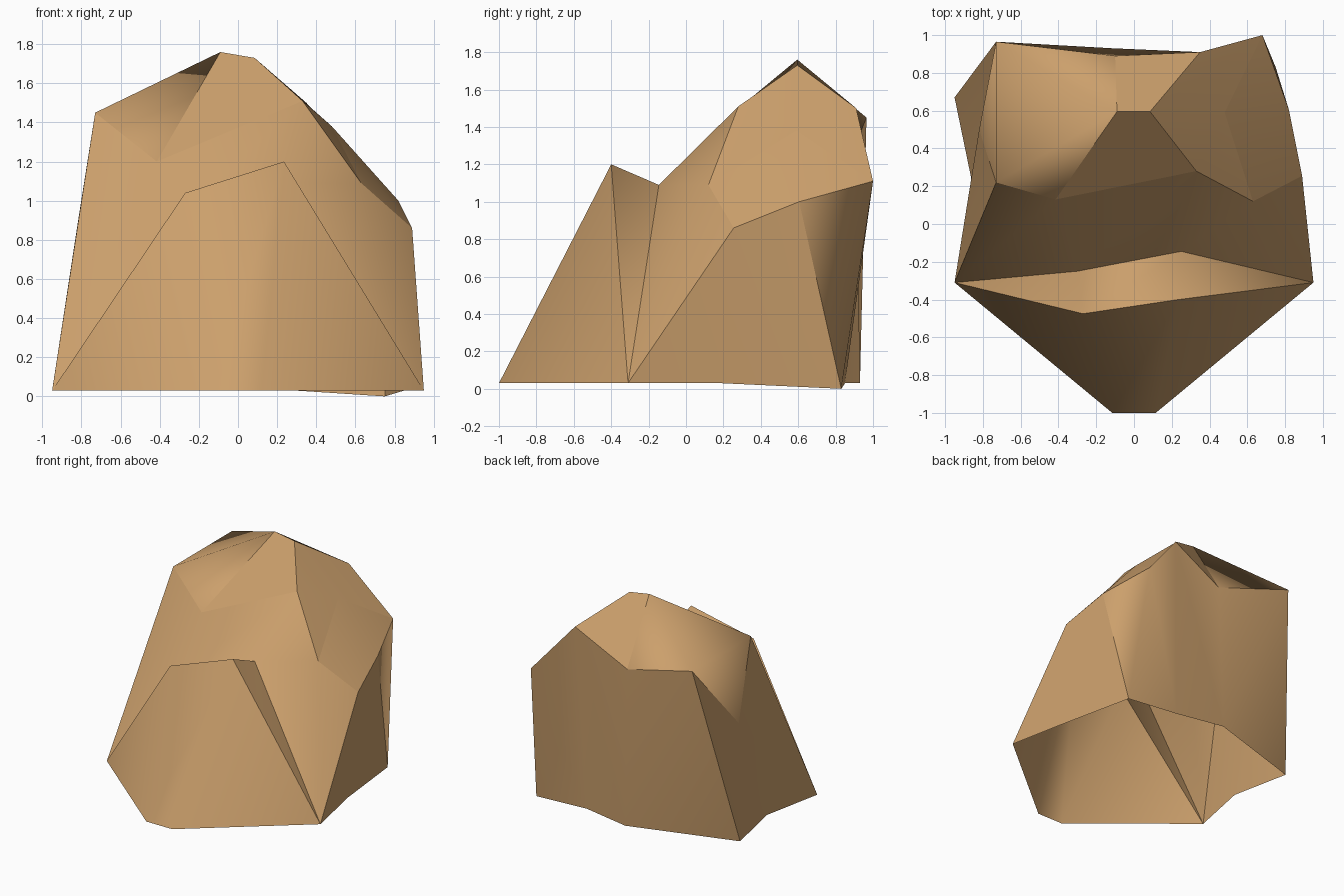
import bpy, bmesh

if "Cube" in bpy.data.objects:
    bpy.data.objects.remove(bpy.data.objects["Cube"])

sand = bpy.data.materials.new("sandstone_tan")
sand.diffuse_color = (0.60, 0.35, 0.15, 1)
sand.use_nodes = True
sand.node_tree.nodes["Principled BSDF"].inputs["Base Color"].default_value = sand.diffuse_color

mesh = bpy.data.meshes.new("rock")
rock = bpy.data.objects.new("rock", mesh)
bpy.context.collection.objects.link(rock)
mesh.materials.append(sand)
bm = bmesh.new()
side_of = {}    # face -> name of the rock side it belongs to


def points(*coords):
    return [bm.verts.new(c) for c in coords]


def face(side, *verts):
    """Add a face, dropping repeated corners."""
    corners = list(dict.fromkeys(verts))
    if len(corners) > 2:
        side_of[bm.faces.new(corners)] = side


def skin(side, lower, upper):
    """Bridge two outlines of equal length with facets."""
    for i in range(len(lower) - 1):
        face(side, lower[i], lower[i + 1], upper[i + 1], upper[i])


# ground outline: side corners and waists mirror each other, the rest is irregular
Z = 0.03
corner_l, corner_r = points(*[(s * 0.95, -0.31, Z) for s in (-1, 1)])
waist_l, waist_r = points(*[(s * 0.85, 0.185, Z) for s in (-1, 1)])
toe_l, toe_r = points(*[(s * 0.115, -1.0, Z) for s in (-1, 1)])
heel_l, heel_m, heel_n, heel_r = points(
    (-0.95, 0.67, Z), (-0.11, 0.93, Z), (0.29, 0.85, Z), (0.75, 0.83, 0))

# front slab ridge and the groove behind it
ridge = points((-0.27, -0.475, 1.04), (0.235, -0.40, 1.20))
groove = points((-0.30, -0.25, 0.93), (0.25, -0.145, 1.09))

# shoulder outline, front left going round to the left side
front_l, front_r, brow = points((-0.415, 0.13, 1.20), (0.33, 0.28, 1.51), (0.63, 0.12, 1.09))
side_a, side_b = points((0.89, 0.255, 0.86), (0.82, 0.605, 1.0))
back_r, back_n, back_m, back_l = points(
    (0.68, 1.0, 1.11), (0.35, 0.91, 1.50), (-0.10, 0.89, 1.27), (-0.73, 0.965, 1.45))
notch, horn = points((-0.82, 0.50, 0.88), (-0.73, 0.22, 1.45))

# crown
peak_l, peak_r, knob = points((-0.09, 0.595, 1.76), (0.085, 0.595, 1.73), (0.48, 0.59, 1.38))

# left, back and right walls
skin("left", [corner_l, waist_l, heel_l], [horn, notch, back_l])
skin("back", [heel_l, heel_m, heel_m, heel_n, heel_r, heel_r],
     [back_l, back_l, back_m, back_n, back_r, side_b])
skin("right", [heel_r, waist_r, corner_r], [side_b, side_a, side_a])

# front wall above the groove, then groove and slab
skin("front", [corner_l, *groove, corner_r, corner_r], [horn, front_l, front_r, brow, side_a])
skin("groove", [corner_l, *ridge, corner_r], [corner_l, *groove, corner_r])
skin("slab", [corner_l, toe_l, toe_r, corner_r], [corner_l, *ridge, corner_r])

# crown facets
face("brow", front_l, front_r, peak_r, peak_l)
skin("crown_right", [front_r, brow], [peak_r, knob])
skin("crown_right", [back_r, back_n], [knob, peak_r])
bm.faces.ensure_lookup_table()
skin("crown_side", [brow, side_a, side_b, back_r], [knob] * 4)
face("crown_back", back_n, back_m, peak_l, peak_r)
skin("cap", [back_m, back_l, horn, front_l], [peak_l] * 4)
face("cap", notch, back_l, horn)
face("right_knob_gap", peak_r, back_n, knob) if not any(
    {peak_r, back_n, knob} <= set(f.verts) for f in bm.faces) else None

# temporary underside gives outward normals; the rock is hollow, so it goes again
face("under", corner_l, toe_l, toe_r, corner_r, waist_r, heel_r, heel_n, heel_m, heel_l, waist_l)
bmesh.ops.recalc_face_normals(bm, faces=bm.faces)

# each side is smooth within itself and sharp against its neighbours
for f in bm.faces:
    f.smooth = True
for e in bm.edges:
    e.smooth = len({side_of[f] for f in e.link_faces}) == 1
under = [f for f in bm.faces if side_of[f] == "under"]
bmesh.ops.delete(bm, geom=under, context='FACES_ONLY')

bm.to_mesh(mesh)
bm.free()
